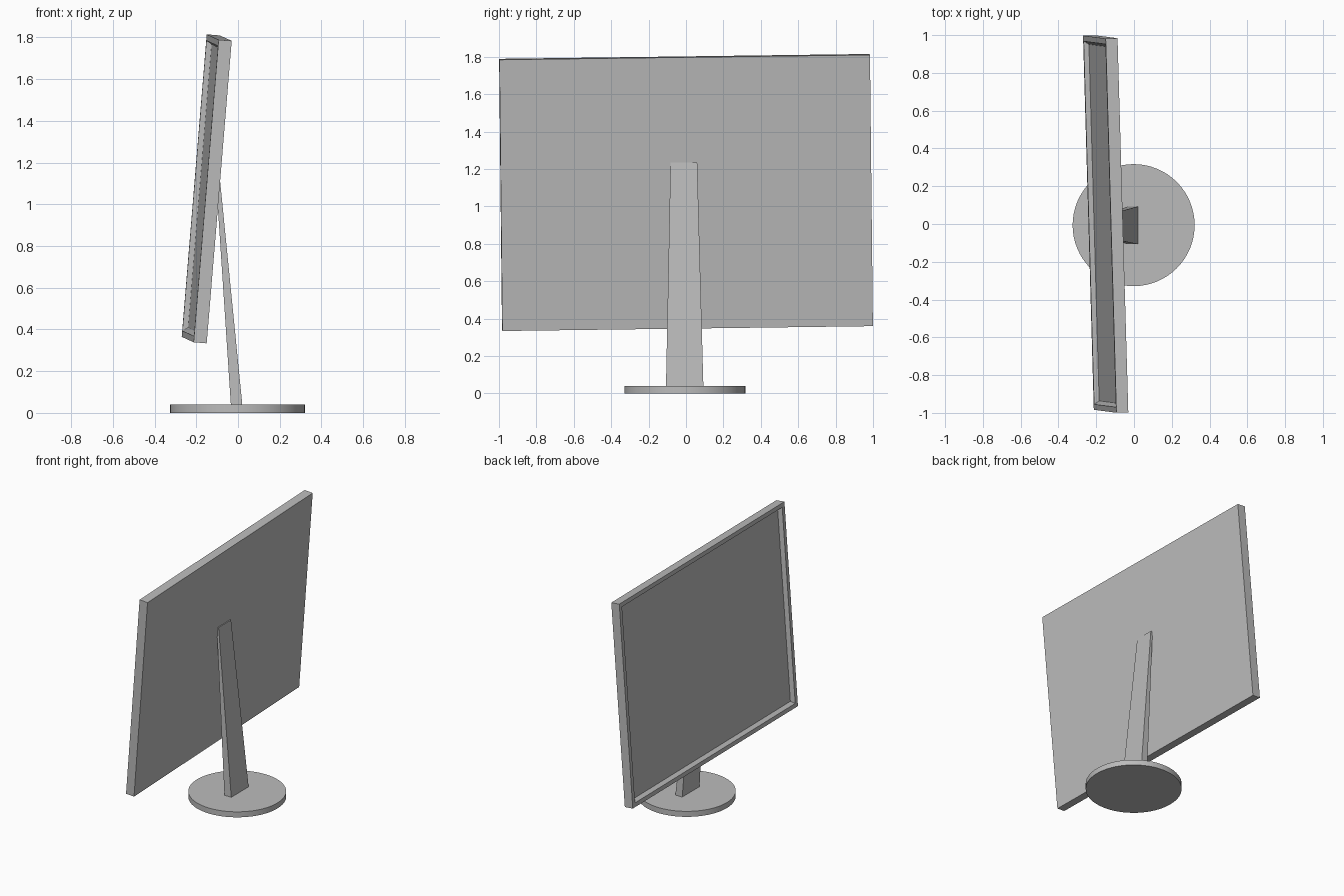
import bpy
import bmesh
from mathutils import Matrix, Vector

cube = bpy.data.objects.get("Cube")
if cube:
    bpy.data.objects.remove(cube, do_unlink=True)

# One plain grey for everything
grey = bpy.data.materials.new("plain grey")
grey.use_nodes = True
colour = (0.5, 0.5, 0.5, 1.0)
grey.diffuse_color = colour
grey.node_tree.nodes["Principled BSDF"].inputs["Base Color"].default_value = colour


def finish(name, bm):
    bmesh.ops.recalc_face_normals(bm, faces=bm.faces[:])
    mesh = bpy.data.meshes.new(name)
    bm.to_mesh(mesh)
    bm.free()
    mesh.materials.append(grey)
    obj = bpy.data.objects.new(name, mesh)
    bpy.context.collection.objects.link(obj)
    return obj


# Round foot
bm = bmesh.new()
bmesh.ops.create_cone(bm, cap_ends=True, segments=64, radius1=0.323, radius2=0.323,
                      depth=0.04, matrix=Matrix.Translation((-0.002, -0.006, 0.02)))
base = finish("base", bm)
bpy.context.view_layer.objects.active = base
base.select_set(True)
bpy.ops.object.shade_smooth_by_angle()
base.select_set(False)

# Tapered leaning stand: (z, front x, back x, y min, y max) at each end
bm = bmesh.new()
rings = []
for z, x0, x1, y0, y1 in ((0.035, -0.034, 0.021, -0.107, 0.093),
                          (1.235, -0.113, -0.098, -0.083, 0.06)):
    rings.append([bm.verts.new((x, y, z)) for x, y in ((x0, y0), (x1, y0), (x1, y1), (x0, y1))])
low, high = rings
bm.faces.new(low[::-1])
bm.faces.new(high)
for i in range(4):
    j = (i + 1) % 4
    bm.faces.new((low[i], low[j], high[j], high[i]))
finish("stand", bm)

# Screen housing: thickness on x, width on y, height on z, screen towards -x
bm = bmesh.new()
bmesh.ops.create_cube(bm, size=1.0, matrix=Matrix.Diagonal((0.063, 1.982, 1.455, 1.0)))
bm.normal_update()
front = min(bm.faces, key=lambda f: f.calc_center_median().x)
# flat bezel, then a sloped step down to the recessed screen
bmesh.ops.inset_individual(bm, faces=[front], thickness=0.042)
bmesh.ops.inset_individual(bm, faces=[front], thickness=0.024, depth=-0.026)

# Tilt back, with a slight turn and roll
across = Vector((-0.057, 1.98, 0.026)).normalized()
normal = across.cross(Vector((0.12, -0.018, 1.45))).normalized()
up = normal.cross(across)
tilt = Matrix((normal, across, up)).transposed().to_4x4()
bmesh.ops.transform(bm, matrix=Matrix.Translation((-0.15, 0.0, 1.074)) @ tilt, verts=bm.verts[:])
finish("screen_housing", bm)
